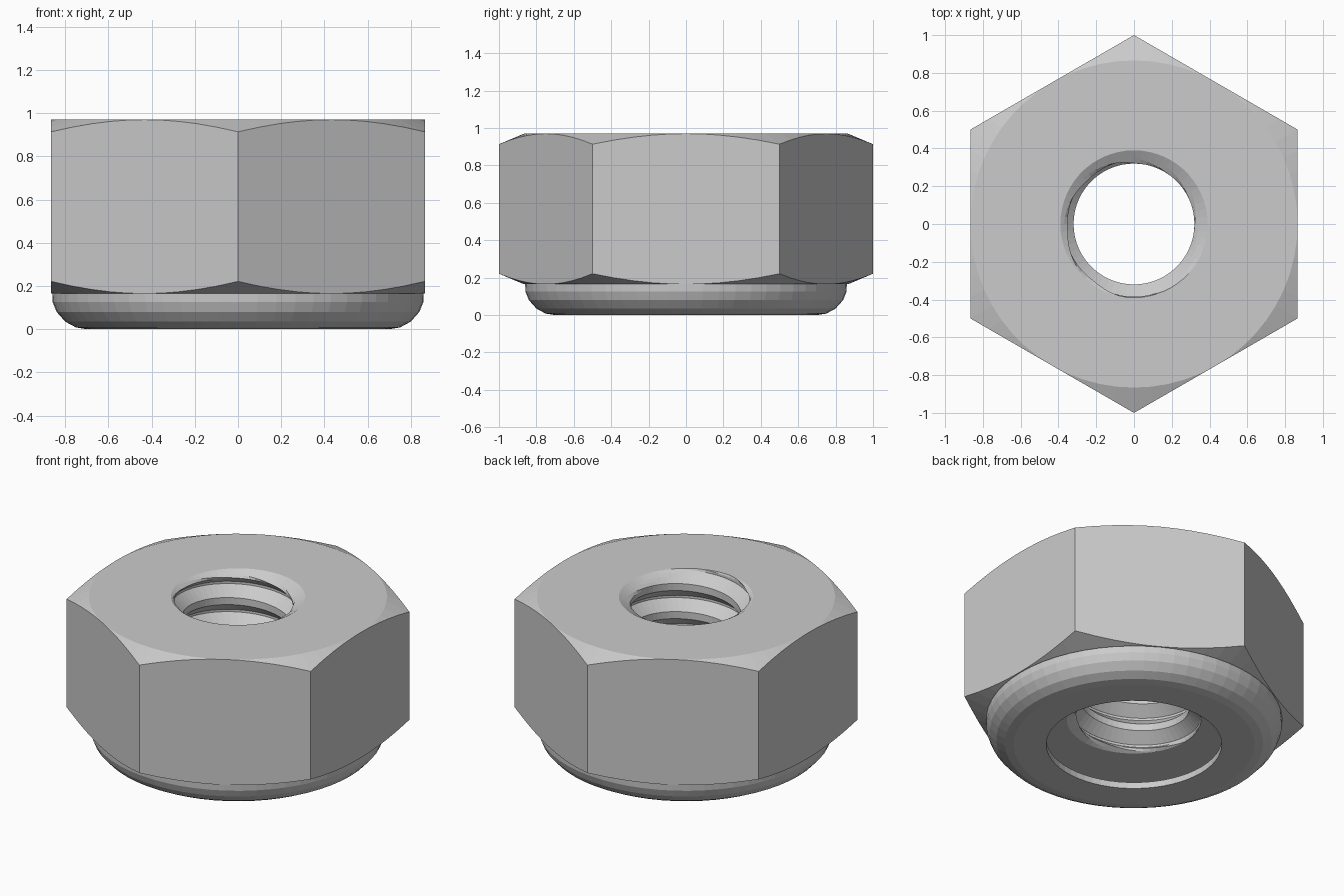
import bpy, bmesh
from math import cos, sin, pi, radians

cube = bpy.data.objects.get("Cube")
if cube:
    bpy.data.objects.remove(cube, do_unlink=True)

SEGS = 60                      # steps around the axis, lines up with the hex corners
TOP, SEAT = 0.97, 0.165        # top face and underside of the hex
FLAT = 0.866                   # centre to hex flat
RIM, CREST, ROOT = 0.39, 0.32, 0.385
PITCH, ROWS = 0.18, 12
SLOPE = 0.42                   # corner chamfer

bm = bmesh.new()


def point(r, a, z):
    return (r * cos(a), r * sin(a), z)


def quad(corners):
    bm.faces.new([bm.verts.new(c) for c in corners])


# Body section at one angle: top face, chamfered hex, rolled collar, cavity
COLLAR = [(0.86, SEAT), (0.858, 0.125), (0.84, 0.08), (0.80, 0.035), (0.75, 0.008),
          (0.70, 0.0), (0.51, 0.0), (0.51, 0.04), (0.70, 0.04), (0.78, 0.075),
          (0.82, SEAT), (RIM, SEAT)]


def section(a):
    off = (a + radians(30)) % radians(60) - radians(30)
    r = FLAT / cos(off)
    drop = (r - FLAT) * SLOPE
    hexagon = [(RIM, TOP), (FLAT, TOP), (r, TOP - drop), (r, SEAT + drop), (FLAT, SEAT)]
    return [point(pr, a, pz) for pr, pz in hexagon + COLLAR]


# Thread: rows follow the helix and stop at the two end planes
def thread_radius(step):
    if step <= 3:
        return CREST
    if step <= 7:
        return CREST + (ROOT - CREST) * (step - 3) / 4
    return ROOT - (ROOT - CREST) * (step - 8) / 4


def thread_point(j, k):
    z = SEAT + PITCH * (k / ROWS + j / SEGS)
    z = min(max(z, SEAT), TOP)
    countersink = RIM - min(z - SEAT, TOP - z) * 1.7
    return point(max(thread_radius(k % ROWS), countersink), 2 * pi * j / SEGS, z)


last_row = int((TOP - SEAT) / PITCH * ROWS) + 1
for j in range(SEGS):
    s, t = section(2 * pi * j / SEGS), section(2 * pi * (j + 1) / SEGS)
    for i in range(len(s) - 1):
        quad((s[i], s[i + 1], t[i + 1], t[i]))
    for k in range(-ROWS, last_row):
        quad((thread_point(j, k), thread_point(j + 1, k),
              thread_point(j + 1, k + 1), thread_point(j, k + 1)))

bmesh.ops.remove_doubles(bm, verts=bm.verts[:], dist=0.0001)
bmesh.ops.recalc_face_normals(bm, faces=bm.faces[:])

mesh = bpy.data.meshes.new("lock_nut")
bm.to_mesh(mesh)
bm.free()
nut = bpy.data.objects.new("lock_nut", mesh)
bpy.context.collection.objects.link(nut)

# Plain grey metal
steel = bpy.data.materials.new("grey_steel")
steel.use_nodes = True
colour = (0.6, 0.6, 0.6, 1.0)
steel.diffuse_color = colour
steel.node_tree.nodes["Principled BSDF"].inputs["Base Color"].default_value = colour
mesh.materials.append(steel)
